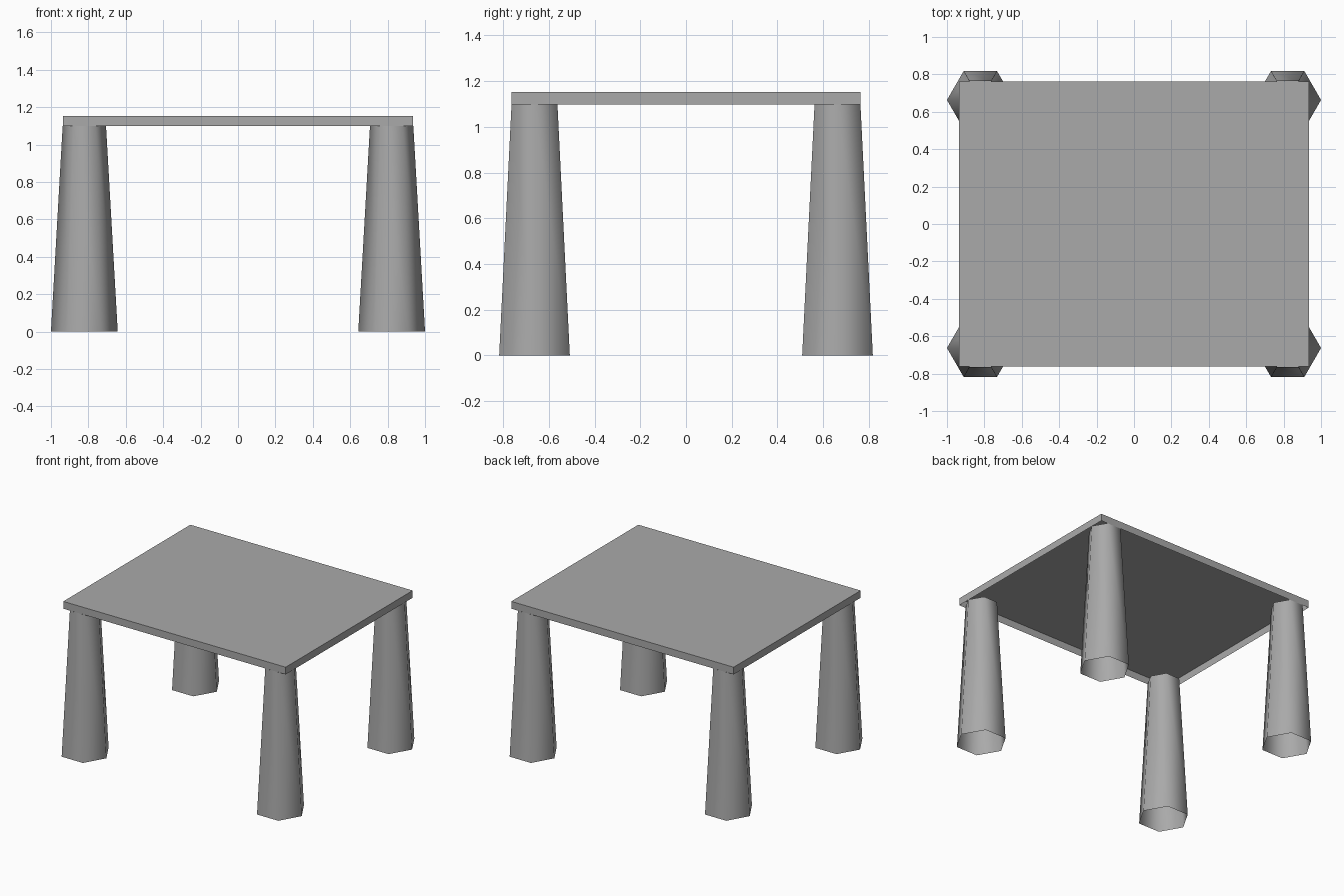
import bpy
import bmesh

cube = bpy.data.objects.get("Cube")
if cube:
    bpy.data.objects.remove(cube, do_unlink=True)

# Single grey for the whole table
GREY = (0.4, 0.4, 0.4, 1)
grey = bpy.data.materials.new("plain grey")
grey.use_nodes = True
grey.diffuse_color = GREY
grey.node_tree.nodes["Principled BSDF"].inputs["Base Color"].default_value = GREY

LEG_HEIGHT = 1.098
TOP_THICKNESS = 0.055


def finish(name):
    obj = bpy.context.object
    obj.name = name
    obj.data.materials.append(grey)
    return obj


# Table top: a shallow tray turned upside down, open underneath
bpy.ops.mesh.primitive_cube_add(size=1, location=(0, 0, LEG_HEIGHT + TOP_THICKNESS / 2))
table_top = finish("table_top")
table_top.scale = (1.87, 1.526, TOP_THICKNESS)
bpy.ops.object.transform_apply(location=False, rotation=False, scale=True)
bm = bmesh.new()
bm.from_mesh(table_top.data)
underside = [f for f in bm.faces if f.normal.z < -0.5]
bmesh.ops.delete(bm, geom=underside, context='FACES_ONLY')
bm.to_mesh(table_top.data)
bm.free()

# Hollow, tapered six-sided legs with corners pointing along x
for front_back, y in (("front", -0.663), ("back", 0.663)):
    for side, x in (("left", 0.8215), ("right", -0.8215)):
        bpy.ops.mesh.primitive_cone_add(
            vertices=6, radius1=0.1785, radius2=0.116, depth=LEG_HEIGHT,
            end_fill_type='NOTHING', location=(x, y, LEG_HEIGHT / 2),
            rotation=(0, 0, 1.5708))
        finish(f"{front_back}_{side}_leg")
        bpy.ops.object.shade_smooth()
